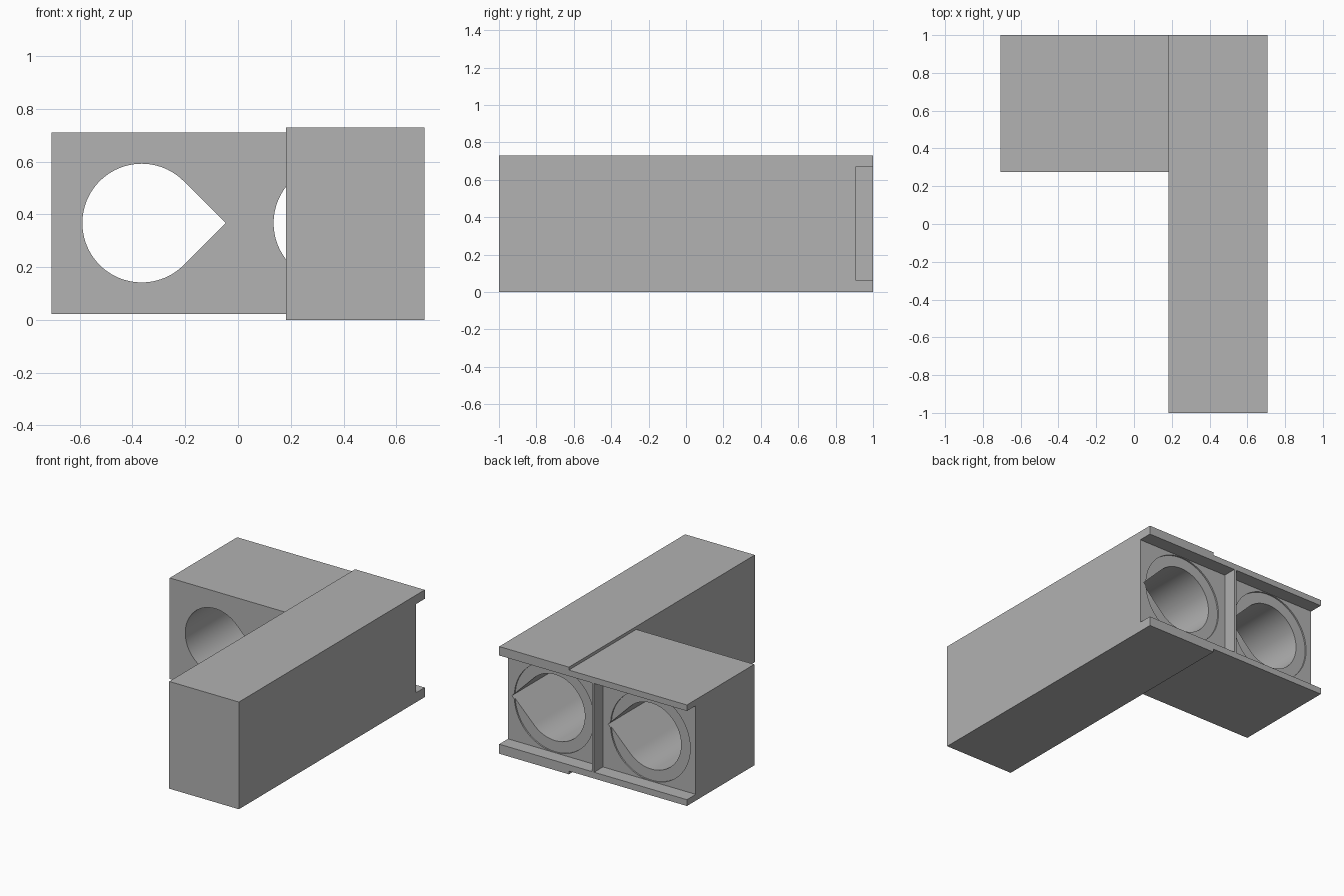
import bpy
import math

cube = bpy.data.objects.get("Cube")
if cube:
    bpy.data.objects.remove(cube, do_unlink=True)

grey = bpy.data.materials.new("plain grey")
grey.use_nodes = True
colour = (0.445, 0.445, 0.445, 1)
grey.diffuse_color = colour
grey.node_tree.nodes["Principled BSDF"].inputs["Base Color"].default_value = colour

BACK, FRONT = 1.0, 0.275       # depth of the short arm
FLOOR = 0.905                  # floor of the rear channel
MID_Z = 0.367                  # height of the bores
BORES = (-0.365, 0.36)


def prism(name, outline, y0, y1):
    """Extrude an (x, z) outline, listed anticlockwise from the front, along y."""
    n = len(outline)
    verts = [(x, y, z) for y in (y0, y1) for x, z in outline]
    faces = [list(range(n)), list(range(2 * n - 1, n - 1, -1))]
    faces += [[i, i + n, (i + 1) % n + n, (i + 1) % n] for i in range(n)]
    mesh = bpy.data.meshes.new(name)
    mesh.from_pydata(verts, [], faces)
    mesh.materials.append(grey)
    obj = bpy.data.objects.new(name, mesh)
    bpy.context.collection.objects.link(obj)
    return obj


def box(name, x0, x1, y0, y1, z0, z1):
    return prism(name, [(x0, z0), (x1, z0), (x1, z1), (x0, z1)], y0, y1)


def arc(cx, r, start, end, steps):
    angles = [math.radians(start + (end - start) * i / steps) for i in range(steps + 1)]
    return [(cx + r * math.cos(a), MID_Z + r * math.sin(a)) for a in angles]


def combine(target, tool, operation):
    mod = target.modifiers.new(operation.title(), 'BOOLEAN')
    mod.operation = operation
    mod.solver = 'EXACT'
    mod.object = tool
    bpy.context.view_layer.objects.active = target
    bpy.ops.object.modifier_apply(modifier=mod.name)
    bpy.data.objects.remove(tool, do_unlink=True)


# Long arm and the slightly lower short arm, joined into an L
body = box("angled_housing", 0.182, 0.707, -1, BACK, 0, 0.73)
combine(body, box("short_arm", -0.707, 0.3, FRONT, BACK, 0.022, 0.71), 'UNION')

# Rear channel, open at both ends, with a thin rib left in the middle
for x0, x1 in ((-0.8, -0.008), (0.008, 0.8)):
    combine(body, box("channel_cutter", x0, x1, FLOOR, 1.1,
                      MID_Z - 0.302, MID_Z + 0.302), 'DIFFERENCE')

# Shallow round seats and teardrop bores
for cx in BORES:
    seat = arc(cx, 0.3, 0, 360, 96)[:-1]
    combine(body, prism("seat_cutter", seat, FLOOR - 0.01, 0.95), 'DIFFERENCE')
    r = 0.225
    teardrop = arc(cx, r, 45, 315, 72) + [(cx + r * math.sqrt(2), MID_Z)]
    combine(body, prism("bore_cutter", teardrop, FRONT - 0.006, 0.95), 'DIFFERENCE')

bpy.ops.object.select_all(action='DESELECT')
body.select_set(True)
bpy.context.view_layer.objects.active = body
bpy.ops.object.shade_smooth_by_angle(angle=math.radians(30))
